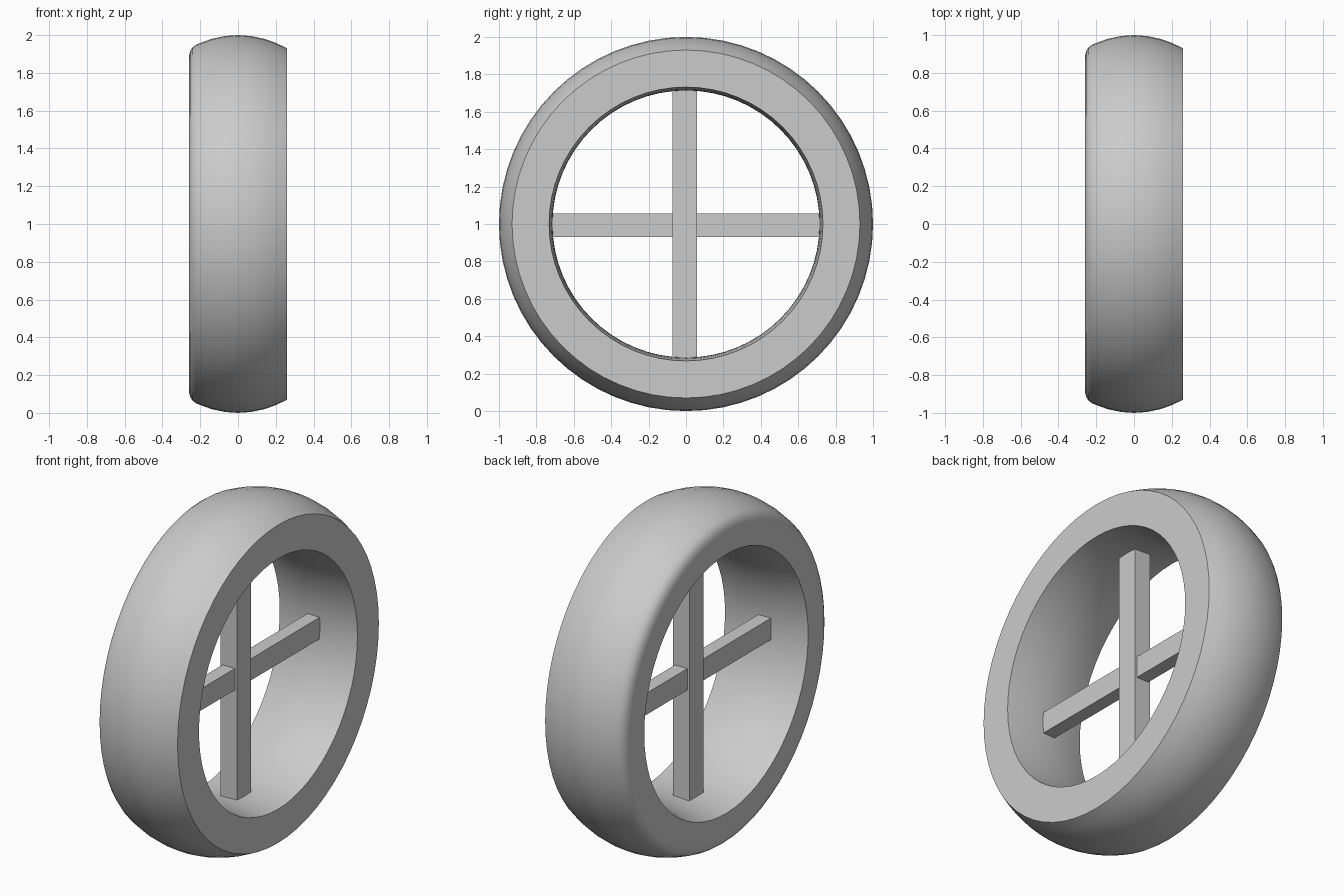
import bpy, bmesh, math

if "Cube" in bpy.data.objects:
    bpy.data.objects.remove(bpy.data.objects["Cube"])

SEG = 64
CZ = 1.0

# Tyre cross-section as (x, radius), closed loop
outer = [(0.26, 0.93), (0.20, 0.959), (0.14, 0.98), (0.07, 0.995), (0.0, 1.0),
         (-0.07, 0.995), (-0.14, 0.98), (-0.19, 0.962), (-0.22, 0.95),
         (-0.24, 0.936), (-0.253, 0.915), (-0.259, 0.89), (-0.26, 0.86)]
inner = [(-0.26, 0.757), (-0.20, 0.741), (-0.13, 0.727), (-0.06, 0.718),
         (0.02, 0.714), (0.10, 0.716), (0.18, 0.722), (0.26, 0.732)]
profile = outer + inner

# Tyre: revolve the section around the x axis
bm = bmesh.new()
rings = []
for i in range(SEG):
    a = 2 * math.pi * i / SEG
    rings.append([bm.verts.new((x, r * math.sin(a), CZ + r * math.cos(a)))
                  for x, r in profile])
n = len(profile)
for i in range(SEG):
    p, q = rings[i], rings[(i + 1) % SEG]
    for j in range(n):
        k = (j + 1) % n
        bm.faces.new((p[j], p[k], q[k], q[j]))
bmesh.ops.recalc_face_normals(bm, faces=bm.faces)
mesh = bpy.data.meshes.new("tyre")
bm.to_mesh(mesh)
bm.free()
tyre = bpy.data.objects.new("tyre", mesh)
bpy.context.collection.objects.link(tyre)
bpy.context.view_layer.objects.active = tyre
tyre.select_set(True)
bpy.ops.object.shade_smooth_by_angle(angle=math.radians(35))


def bar(name, centre, size):
    bpy.ops.mesh.primitive_cube_add(size=1, location=centre)
    ob = bpy.context.object
    ob.name = name
    ob.scale = size
    return ob


# Crossed spokes; the horizontal one is slightly thinner
bar("vertical_spoke", (-0.01, -0.006, CZ), (0.105, 0.13, 1.43))
bar("horizontal_spoke", (-0.01, 0.0, CZ - 0.007), (0.08, 1.43, 0.126))
